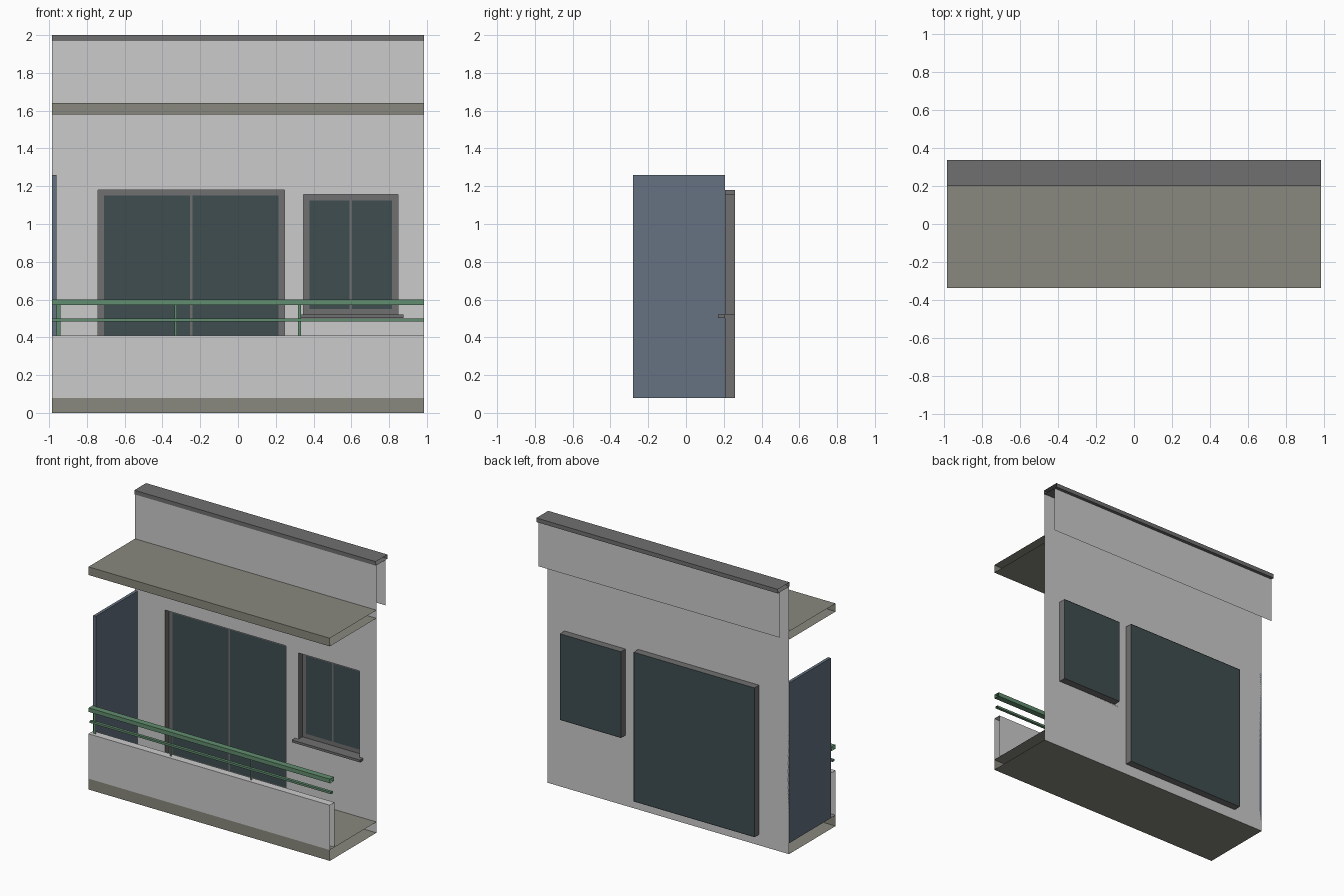
import bpy

if "Cube" in bpy.data.objects:
    bpy.data.objects.remove(bpy.data.objects["Cube"])

X = 0.984                 # half width of the repeating facade bay
FRONT, WALL, BACK = -0.336, 0.206, 0.336
GLASS_Y = 0.26


def material(name, rgb):
    m = bpy.data.materials.new(name)
    m.diffuse_color = (*rgb, 1)
    m.use_nodes = True
    m.node_tree.nodes["Principled BSDF"].inputs["Base Color"].default_value = m.diffuse_color
    return m


OLIVE = material("concrete", (0.25, 0.25, 0.21))
DARK = material("dark_trim", (0.16, 0.16, 0.16))
GLASS = material("glass", (0.05, 0.075, 0.08))
BLUE = material("screen_blue", (0.13, 0.17, 0.22))
GREEN = material("rail_green", (0.12, 0.27, 0.16))


def mesh(name, quads, mat=None):
    """Object from quads, each a list of four corner points."""
    verts, faces, index = [], [], {}
    for quad in quads:
        face = []
        for p in quad:
            key = tuple(round(c, 5) for c in p)
            if key not in index:
                index[key] = len(verts)
                verts.append(key)
            face.append(index[key])
        faces.append(face)
    me = bpy.data.meshes.new(name)
    me.from_pydata(verts, [], faces)
    ob = bpy.data.objects.new(name, me)
    bpy.context.collection.objects.link(ob)
    if mat:
        me.materials.append(mat)
    return ob


def sweep(name, profile, mat=None, closed=False):
    """Run a (y, z) profile across the bay, leaving the ends open."""
    pairs = list(zip(profile, profile[1:] + profile[:1]))
    if not closed:
        pairs.pop()
    return mesh(name, [[(-X, *p), (-X, *q), (X, *q), (X, *p)] for p, q in pairs], mat)


def rect(y0, y1, z0, z1):
    return [(y0, z1), (y0, z0), (y1, z0), (y1, z1)]


def panel(x0, x1, z0, z1, y):
    return [(x0, y, z0), (x1, y, z0), (x1, y, z1), (x0, y, z1)]


def box(name, x0, x1, y0, y1, z0, z1, mat):
    bpy.ops.mesh.primitive_cube_add(
        size=1, location=((x0 + x1) / 2, (y0 + y1) / 2, (z0 + z1) / 2))
    ob = bpy.context.object
    ob.name = name
    ob.scale = (x1 - x0, y1 - y0, z1 - z0)
    ob.data.materials.append(mat)


# Wall sheet with two openings (x0, x1, z0, z1)
DOOR = (-0.74, 0.245, 0.08, 1.18)
WINDOW = (0.348, 0.846, 0.52, 1.155)
OPENINGS = {"door": DOOR, "window": WINDOW}
xs = sorted({-X, X, *DOOR[:2], *WINDOW[:2]})
zs = sorted({0, 1.97, *DOOR[2:], *WINDOW[2:]})


def in_hole(x, z):
    return any(a < x < b and c < z < d for a, b, c, d in OPENINGS.values())


mesh("wall", [panel(a, b, c, d, WALL)
              for a, b in zip(xs, xs[1:]) for c, d in zip(zs, zs[1:])
              if not in_hole((a + b) / 2, (c + d) / 2)])

# Reveals, frames, mullions and glass
for name, (a, b, c, d) in OPENINGS.items():
    t, y = 0.03, GLASS_Y - 0.008
    outer = [(a, c), (b, c), (b, d), (a, d)]
    inner = [(a + t, c + t), (b - t, c + t), (b - t, d - t), (a + t, d - t)]
    reveal, ring = [], []
    for i in range(4):
        j = (i + 1) % 4
        (px, pz), (qx, qz) = outer[i], outer[j]
        (rx, rz), (sx, sz) = inner[i], inner[j]
        reveal.append([(px, WALL, pz), (qx, WALL, qz),
                       (qx, GLASS_Y, qz), (px, GLASS_Y, pz)])
        ring.append([(px, y, pz), (qx, y, qz), (sx, y, sz), (rx, y, rz)])
    mid = (a + b) / 2
    ring.append(panel(mid - 0.006, mid + 0.006, c + t, d - t, y))
    mesh(name + "_reveal", reveal, DARK)
    mesh(name + "_frame", ring, DARK)
    mesh(name + "_glass", [panel(a, b, c, d, GLASS_Y - 0.003)], GLASS)

box("window_sill", 0.32, 0.875, 0.17, WALL, 0.503, 0.52, DARK)

# Floor slab, canopy and balcony parapet
for name, z0, z1 in (("floor_slab", 0, 0.08), ("canopy", 1.58, 1.64)):
    sweep(name, [(WALL, z1), (FRONT, z1), (FRONT, z0), (WALL, z0)], OLIVE)
sweep("balcony_parapet", [(-0.28, 0.08), (-0.28, 0.41), (FRONT, 0.41), (FRONT, 0.08)])

# Roof upstand and coping
sweep("roof_back_panel", [(0.312, 1.635), (0.312, 1.97)])
sweep("coping", rect(0.199, BACK, 1.97, 2.0), DARK, closed=True)

# Privacy screen at the left end
box("side_screen", -X, -0.962, -0.28, WALL, 0.08, 1.26, BLUE)

# Railing: two hollow rails and flat posts
sweep("top_rail", rect(-0.333, -0.288, 0.57, 0.60), GREEN, closed=True)
sweep("middle_rail", rect(-0.321, -0.300, 0.485, 0.50), GREEN, closed=True)
for i, (x, w) in enumerate(((-0.951, 0.02), (-0.33, 0.013), (0.325, 0.015))):
    mesh(f"rail_post_{i + 1}", [panel(x - w / 2, x + w / 2, 0.41, 0.57, -0.31)], GREEN)
